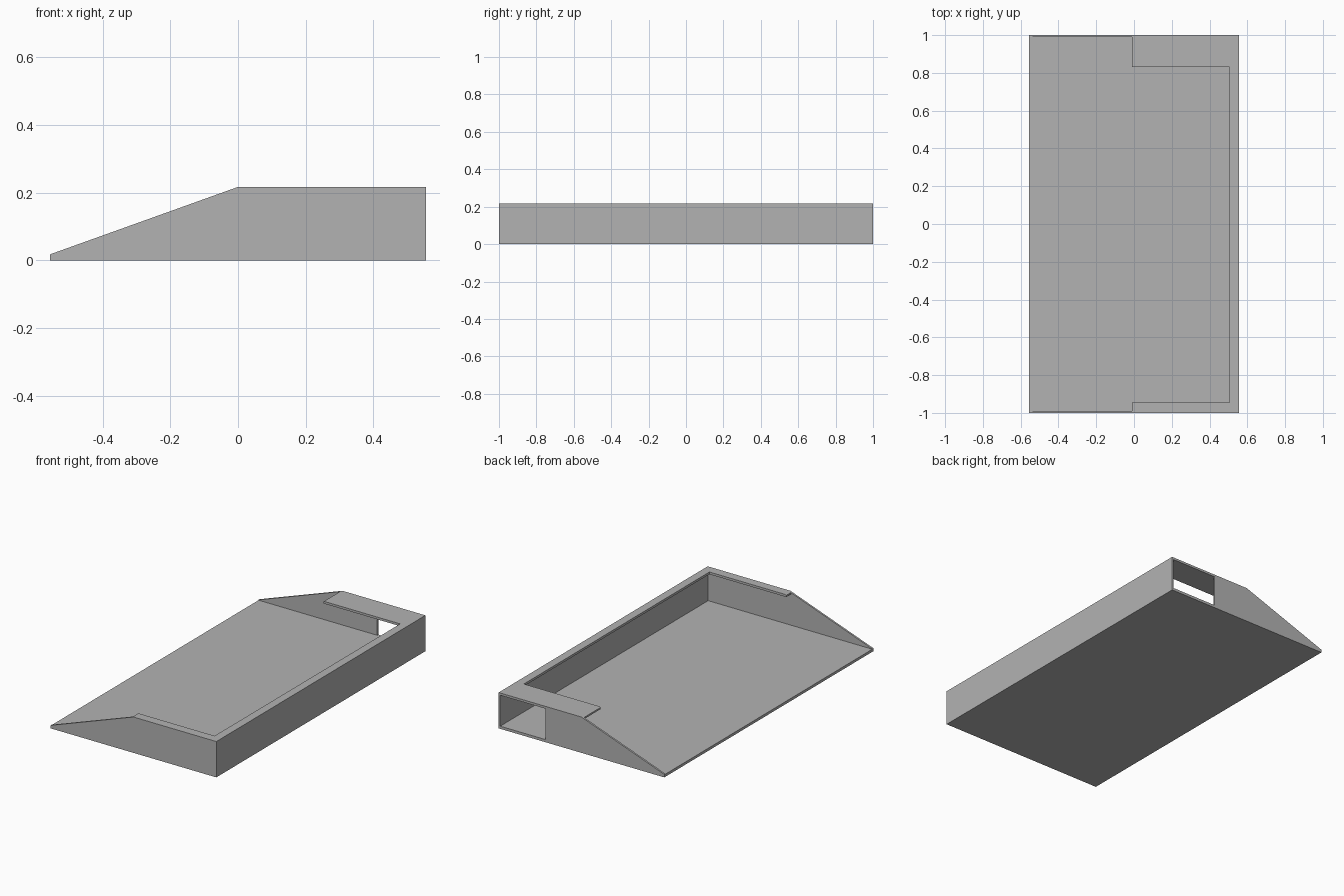
import bpy, bmesh

default = bpy.data.objects.get("Cube")
if default:
    bpy.data.objects.remove(default, do_unlink=True)

# Main dimensions
HALF_X, HALF_Y, HEIGHT = 0.555, 1.0, 0.217
FLOOR, WALL, LIP = 0.016, 0.011, 0.014
LIP_START, LIP_EDGE = -0.01, 0.505
INNER_X, INNER_Y, LIP_UNDER = HALF_X - WALL, HALF_Y - WALL, HEIGHT - LIP

grey = bpy.data.materials.new("plain_grey")
grey.use_nodes = True
colour = (0.45, 0.45, 0.45, 1)
grey.diffuse_color = colour
grey.node_tree.nodes["Principled BSDF"].inputs["Base Color"].default_value = colour


def prism(name, profile, y0, y1):
    """Extrude an (x, z) profile along y."""
    bm = bmesh.new()
    face = bm.faces.new([bm.verts.new((x, y0, z)) for x, z in profile])
    ext = bmesh.ops.extrude_face_region(bm, geom=[face])
    verts = [v for v in ext["geom"] if isinstance(v, bmesh.types.BMVert)]
    bmesh.ops.translate(bm, verts=verts, vec=(0, y1 - y0, 0))
    bmesh.ops.recalc_face_normals(bm, faces=bm.faces)
    mesh = bpy.data.meshes.new(name)
    bm.to_mesh(mesh)
    bm.free()
    mesh.materials.append(grey)
    obj = bpy.data.objects.new(name, mesh)
    bpy.context.collection.objects.link(obj)
    return obj


def cut(target, name, x, y, z):
    """Subtract a box given by its ranges."""
    box = prism(name, [(x[0], z[0]), (x[1], z[0]), (x[1], z[1]), (x[0], z[1])], *y)
    mod = target.modifiers.new(name, "BOOLEAN")
    mod.operation, mod.solver, mod.object = "DIFFERENCE", "EXACT", box
    bpy.context.view_layer.objects.active = target
    bpy.ops.object.modifier_apply(modifier=name)
    bpy.data.objects.remove(box, do_unlink=True)


# Wedge-fronted body
tray = prism("sloped_tray", [(-HALF_X, 0), (HALF_X, 0), (HALF_X, HEIGHT),
                             (0, HEIGHT), (-HALF_X, 0.018)], -HALF_Y, HALF_Y)

# Hollow interior, below the overhanging lips
cut(tray, "cavity", (-1, INNER_X), (-INNER_Y, INNER_Y), (FLOOR, LIP_UNDER))
# Open top between the thin sloped walls
cut(tray, "front_opening", (-1, LIP_START), (-INNER_Y, INNER_Y), (0.1, 1))
# Narrower opening framed by the lips
cut(tray, "lip_opening", (-0.1, LIP_EDGE), (-0.945, 0.83), (0.1, 1))
# Rectangular window through one end wall
cut(tray, "end_window", (0.24, INNER_X), (0.9, 1.1), (FLOOR, LIP_UNDER))
